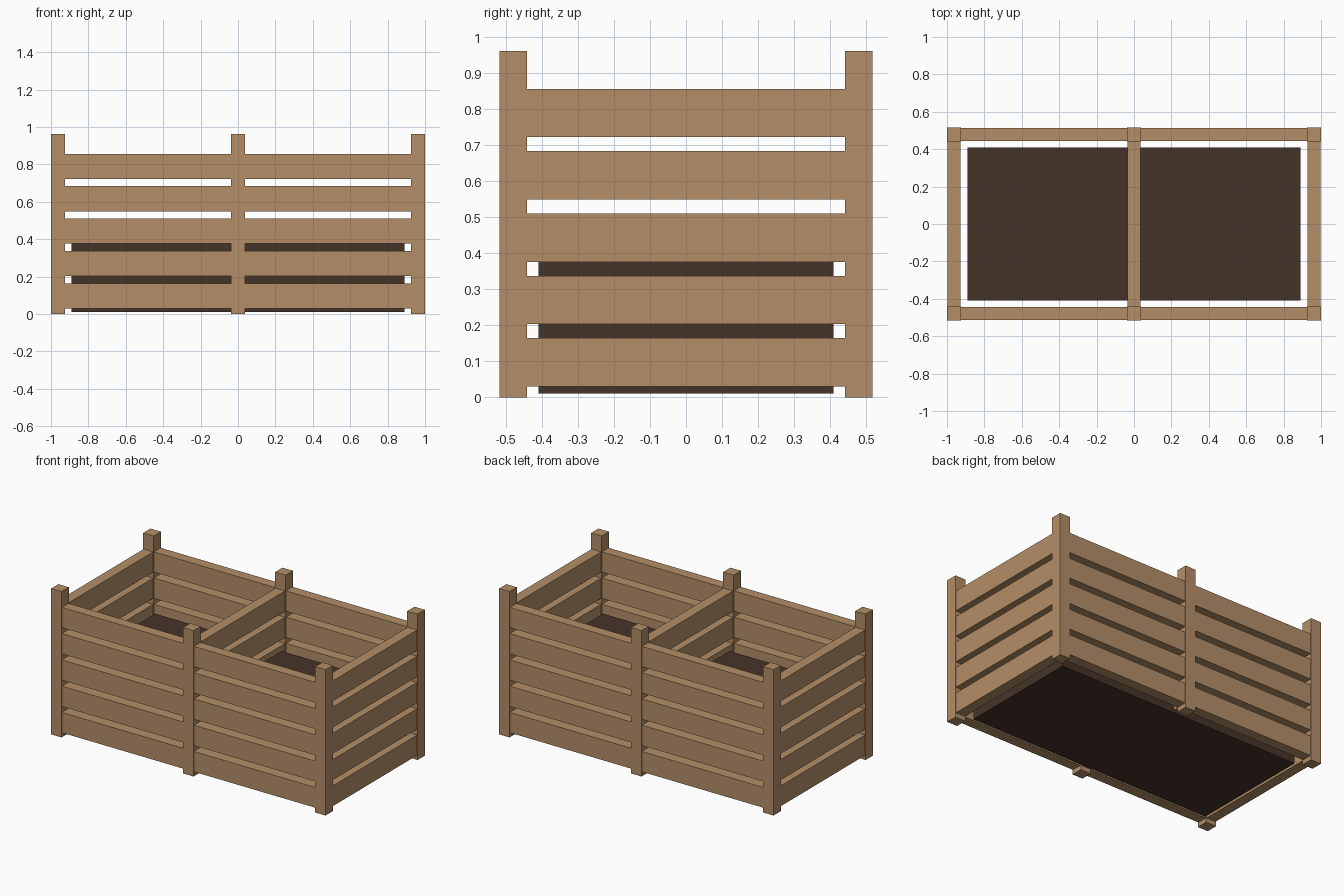
import bpy

cube = bpy.data.objects.get("Cube")
if cube:
    bpy.data.objects.remove(cube, do_unlink=True)


def make_material(name, rgb):
    mat = bpy.data.materials.new(name)
    mat.use_nodes = True
    mat.diffuse_color = (*rgb, 1)
    mat.node_tree.nodes["Principled BSDF"].inputs["Base Color"].default_value = (*rgb, 1)
    return mat


wood = make_material("light wood", (0.455, 0.275, 0.138))
earth = make_material("dark soil", (0.061, 0.033, 0.022))


def box(name, center, size, mat):
    bpy.ops.mesh.primitive_cube_add(size=1, location=center)
    obj = bpy.context.object
    obj.name = name
    obj.scale = size
    bpy.ops.object.transform_apply(location=False, rotation=False, scale=True)
    obj.data.materials.append(mat)
    return obj


HALF_X, HALF_Y, HEIGHT = 1.0, 0.517, 0.961
POST, SLAT = 0.0755, 0.069
POST_X, POST_Y = HALF_X - POST / 2, HALF_Y - POST / 2
SLAT_H, PITCH, FIRST = 0.134, 0.173, 0.03
SOIL_BOTTOM, SOIL_TOP = 0.01, 0.471

columns = {"right": -POST_X, "middle": 0, "left": POST_X}
rows = {"front": -POST_Y, "back": POST_Y}

# Upright posts
for row, y in rows.items():
    for column, x in columns.items():
        box(f"{row}_{column}_post", (x, y, HEIGHT / 2), (POST, POST, HEIGHT), wood)

# Slatted walls and central divider
bay = POST_X - POST
span_y = 2 * (POST_Y - POST / 2)
for i in range(5):
    z = FIRST + SLAT_H / 2 + i * PITCH
    for row, y in rows.items():
        for side, s in (("right", -1), ("left", 1)):
            box(f"{row}_{side}_slat_{i + 1}", (s * POST_X / 2, y, z), (bay, SLAT, SLAT_H), wood)
    for column, x in columns.items():
        part = "divider" if column == "middle" else f"{column}_end"
        box(f"{part}_slat_{i + 1}", (x, 0, z), (SLAT, span_y, SLAT_H), wood)

# Soil filling
box("soil", (0, 0, (SOIL_BOTTOM + SOIL_TOP) / 2), (1.78, 0.818, SOIL_TOP - SOIL_BOTTOM), earth)
